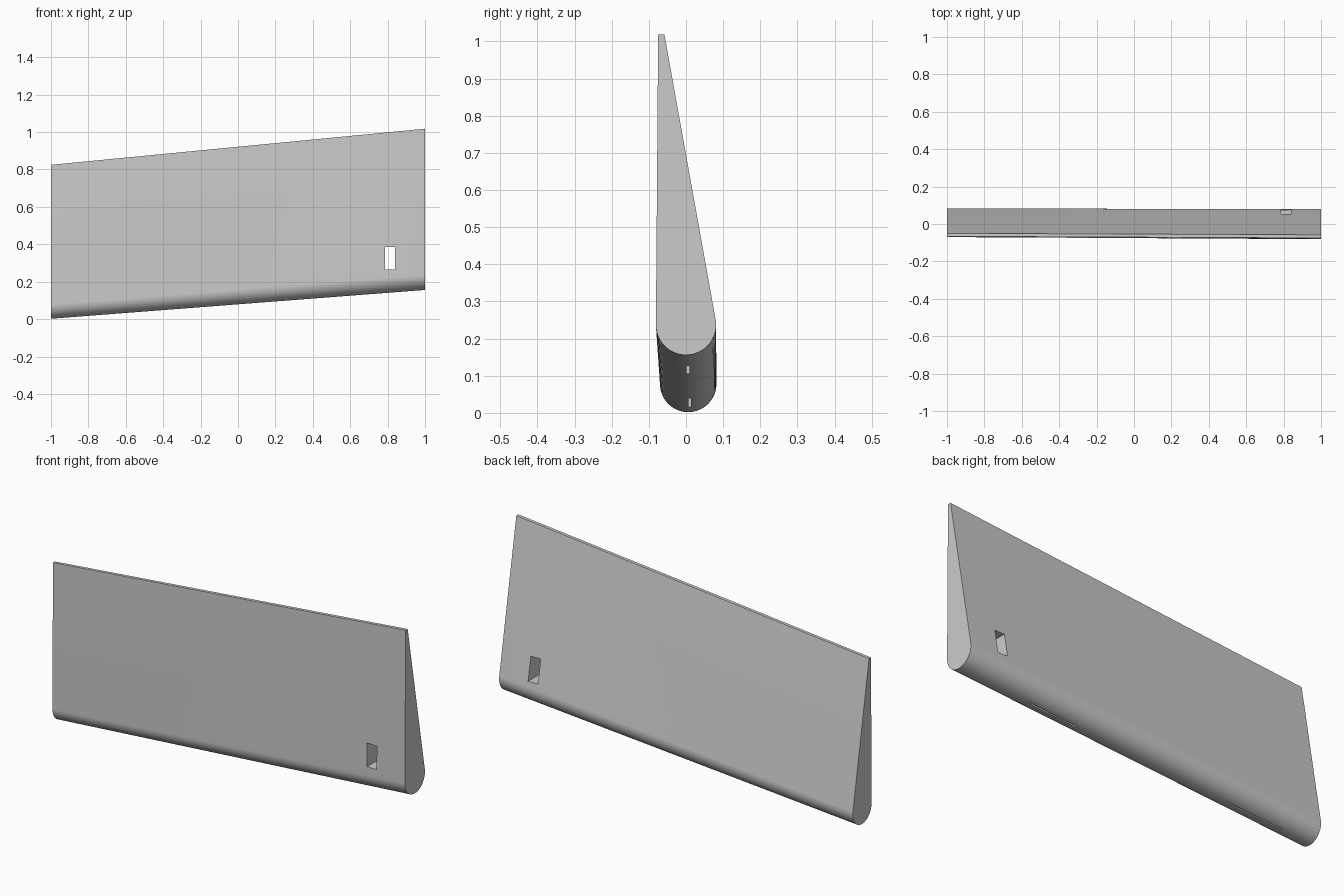
import bpy, bmesh, math
from mathutils import Vector

default = bpy.data.objects.get("Cube")
if default:
    bpy.data.objects.remove(default, do_unlink=True)

grey = bpy.data.materials.new("plain grey")
grey.use_nodes = True
colour = (0.6, 0.6, 0.6, 1)
grey.diffuse_color = colour
grey.node_tree.nodes["Principled BSDF"].inputs["Base Color"].default_value = colour


def make_object(name, bm):
    bmesh.ops.recalc_face_normals(bm, faces=bm.faces)
    mesh = bpy.data.meshes.new(name)
    bm.to_mesh(mesh)
    bm.free()
    mesh.materials.append(grey)
    obj = bpy.data.objects.new(name, mesh)
    bpy.context.collection.objects.link(obj)
    return obj


def section(x, cy, cz, radius, top, y_front, y_back, steps=48):
    """Teardrop outline: flat narrow top, round lower edge tangent to both sides."""
    def tangent(y, side):
        dy, dz = y - cy, top - cz
        return math.atan2(dz, dy) + side * math.acos(radius / math.hypot(dy, dz))
    start = tangent(y_front, 1)
    end = tangent(y_back, -1) + math.tau
    points = [(x, y_back, top), (x, y_front, top)]
    for i in range(steps + 1):
        a = start + (end - start) * i / steps
        points.append((x, cy + radius * math.cos(a), cz + radius * math.sin(a)))
    return points


# Tapered blade lofted between its two end sections
bm = bmesh.new()
ends = [section(-1, 0.006, 0.078, 0.076, 0.825, -0.066, -0.05),
        section(1, 0, 0.237, 0.081, 1.018, -0.075, -0.058)]
loops = [[bm.verts.new(p) for p in pts] for pts in ends]
for loop in loops:
    bm.faces.new(loop)
count = len(loops[0])
for i in range(count):
    j = (i + 1) % count
    bm.faces.new((loops[0][i], loops[0][j], loops[1][j], loops[1][i]))
blade = make_object("blade", bm)


def cut_box(name, low, high, slope=0):
    """Cut a box from the blade; slope shears it along the lower edge."""
    bm = bmesh.new()
    bmesh.ops.create_cube(bm, size=1)
    low, high = Vector(low), Vector(high)
    for v in bm.verts:
        v.co = [low[k] + (v.co[k] + 0.5) * (high[k] - low[k]) for k in range(3)]
        v.co.z += slope * (v.co.x - low.x)
    cutter = make_object(name, bm)
    cutter.hide_render = True
    mod = blade.modifiers.new(name, "BOOLEAN")
    mod.operation = "DIFFERENCE"
    mod.solver = "EXACT"
    mod.object = cutter
    bpy.context.view_layer.objects.active = blade
    bpy.ops.object.modifier_apply(modifier=name)
    bpy.data.objects.remove(cutter, do_unlink=True)


# Rectangular hole through the blade, and two thin slots in the lower edge
cut_box("through_hole", (0.785, -0.3, 0.265), (0.84, 0.3, 0.385))
cut_box("inner_slot", (0.33, 0.001, 0.05), (0.61, 0.009, 0.15), 0.0775)
cut_box("outer_slot", (-0.83, 0.007, -0.04), (-0.52, 0.014, 0.06), 0.0775)

bpy.ops.object.select_all(action="DESELECT")
blade.select_set(True)
bpy.context.view_layer.objects.active = blade
bpy.ops.object.shade_smooth_by_angle(angle=math.radians(30))
